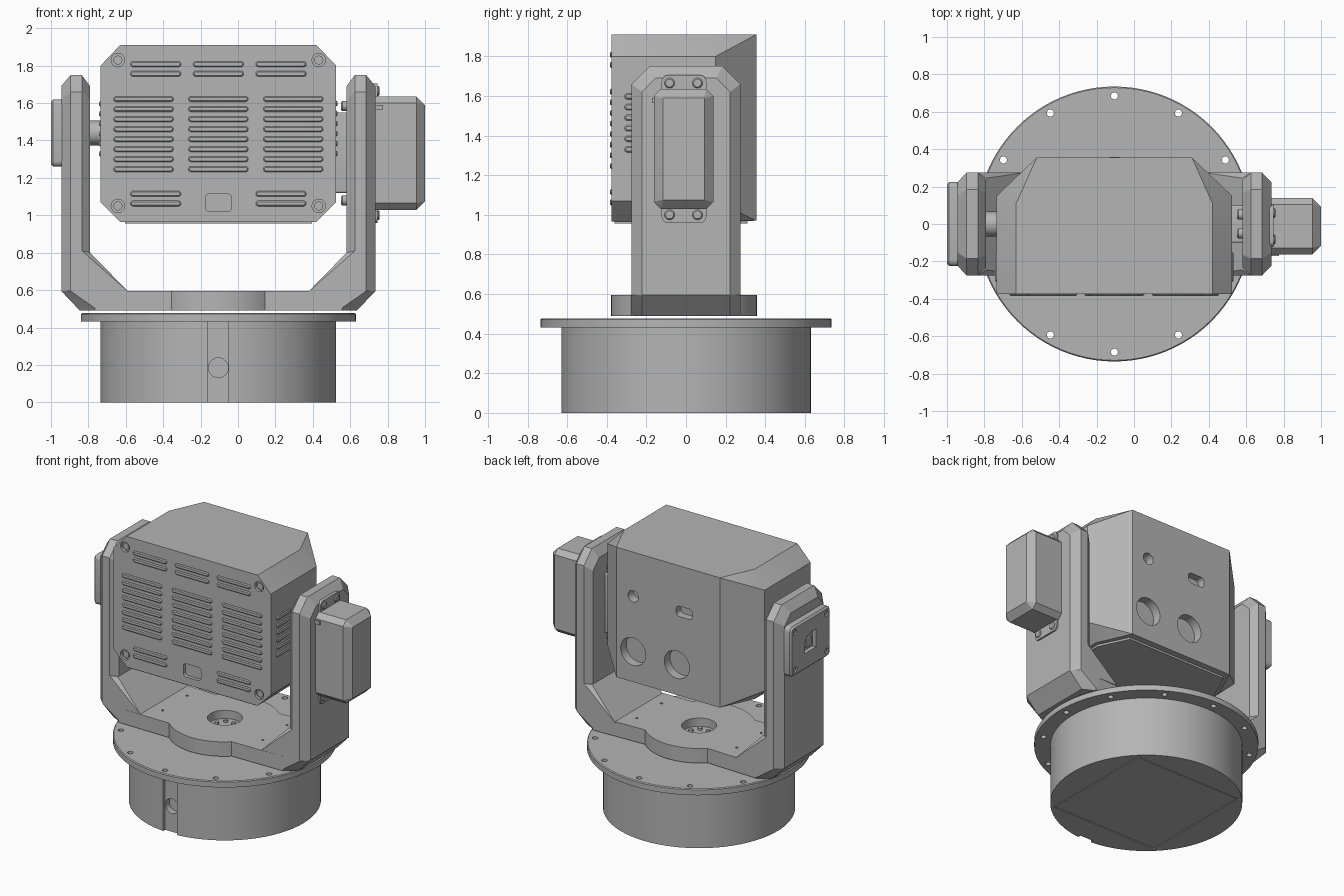
import bpy, bmesh, math
from mathutils import Vector

if "Cube" in bpy.data.objects:
    bpy.data.objects.remove(bpy.data.objects["Cube"])

CX = -0.105  # turning axis of the whole unit; all x values below are relative to it
grey = bpy.data.materials.new("painted_grey")
grey.diffuse_color = (0.46, 0.46, 0.46, 1)
grey.use_nodes = True
grey.node_tree.nodes["Principled BSDF"].inputs["Base Color"].default_value = grey.diffuse_color


def place(axis, u, v, d):
    return {"x": (d, u, v), "y": (u, d, v), "z": (u, v, d)}[axis]


def finish(name, bm):
    bmesh.ops.recalc_face_normals(bm, faces=bm.faces)
    bmesh.ops.translate(bm, verts=bm.verts, vec=(CX, 0, 0))
    me = bpy.data.meshes.new(name)
    bm.to_mesh(me)
    bm.free()
    me.materials.append(grey)
    ob = bpy.data.objects.new(name, me)
    bpy.context.collection.objects.link(ob)
    return ob


def solids(name, groups):
    """One object made of several convex solids, each given by its corner points."""
    bm = bmesh.new()
    for pts in groups:
        vs = [bm.verts.new(p) for p in pts]
        bmesh.ops.convex_hull(bm, input=vs)
    bmesh.ops.dissolve_limit(bm, angle_limit=0.01, verts=bm.verts, edges=bm.edges)
    return finish(name, bm)


def rrect(u, v, w, h, r, n=4):
    pts = []
    for k, (a, b) in enumerate([(1, 1), (-1, 1), (-1, -1), (1, -1)]):
        for i in range(n + 1):
            t = math.pi / 2 * (k + i / n)
            pts.append((u + a * (w / 2 - r) + r * math.cos(t), v + b * (h / 2 - r) + r * math.sin(t)))
    return pts


def panel(axis, u, v, w, h, r, d0, d1, inset=0.0, n=4):
    """Rounded block from depth d0 to d1 with a chamfered rim at d1."""
    dm = d1 - math.copysign(inset, d1 - d0)
    out = rrect(u, v, w, h, r, n)
    pts = [place(axis, *p, d0) for p in out] + [place(axis, *p, dm) for p in out]
    if inset:
        pts += [place(axis, *p, d1) for p in rrect(u, v, w - 2 * inset, h - 2 * inset, max(r - inset, 0.002), n)]
    return pts


def disc(axis, u, v, r, d0, d1, n=24, inset=0.0):
    dm = d1 - math.copysign(inset, d1 - d0)
    pts = []
    for rad, d in ((r, d0), (r, dm), (r - inset, d1))[:3 if inset else 2]:
        for i in range(n):
            t = 2 * math.pi * i / n
            pts.append(place(axis, u + rad * math.cos(t), v + rad * math.sin(t), d))
    return pts


def box(x0, x1, y0, y1, z0, z1):
    return [(x, y, z) for x in (x0, x1) for y in (y0, y1) for z in (z0, z1)]


def cut(ob, groups):
    cutter = solids("cutter", groups)
    cutter.hide_render = True
    m = ob.modifiers.new("cut", "BOOLEAN")
    m.operation, m.solver, m.object = "DIFFERENCE", "EXACT", cutter
    bpy.context.view_layer.objects.active = ob
    bpy.ops.object.modifier_apply(modifier=m.name)
    bpy.data.objects.remove(cutter)


# Round base with front groove, port and underside pocket
base = solids("base_drum", [disc("z", 0, 0, 0.63, 0, 0.44, 96)])
cut(base, [box(-0.055, 0.055, -0.7, -0.605, -0.1, 0.431)])
cut(base, [disc("y", 0, 0.185, 0.053, -0.7, -0.56)])
cut(base, [panel("z", 0, 0, 0.86, 0.86, 0.01, -0.05, 0.007)])
solids("base_cover", [panel("z", 0, 0, 0.845, 0.845, 0.01, 0.02, 0.001)])

# Flange with twelve bolt holes
flange = solids("base_flange", [disc("z", 0, 0, 0.735, 0.432, 0.477, 96, 0.006)])
cut(flange, [disc("z", 0.685 * math.cos(k * math.pi / 6), 0.685 * math.sin(k * math.pi / 6), 0.019, 0.3, 0.6, 16)
             for k in range(12)])

# Yoke plate: straight bar widened by a disc in the middle
R, YC, H = 0.368, -0.01, 0.275
a0 = math.asin((H - 0.005) / R)
arc = [a0 + (math.pi - 2 * a0) * i / 24 for i in range(25)]
top = [(R * math.cos(t), R * math.sin(t)) for t in arc]
outline = [(0.66, H)] + top + [(-0.66, H)] + [(-0.66, -H)] + [(-x, -y) for x, y in top] + [(0.66, -H)]
bm = bmesh.new()
face = bm.faces.new([bm.verts.new((x, y + YC * (abs(x) < 0.5), 0.49)) for x, y in outline])
ext = bmesh.ops.extrude_face_region(bm, geom=[face])
bmesh.ops.translate(bm, verts=[g for g in ext["geom"] if isinstance(g, bmesh.types.BMVert)], vec=(0, 0, 0.105))
plate = finish("yoke_plate", bm)
cut(plate, [disc("z", 0, 0, 0.115, 0.535, 0.7, 40)])
cut(plate, [disc("z", x, y, 0.009, 0.575, 0.7, 10) for x in (-0.4, 0.4, -0.5, 0.5) for y in (-0.14, 0.14)])
solids("hub_bolts", [disc("z", 0.065 * math.cos(k * math.pi / 3), 0.065 * math.sin(k * math.pi / 3),
                          0.015, 0.53, 0.55, 12) for k in range(6)])


# Yoke arms: chamfered uprights, slanted feet and inner gussets
def arm_loop(x, h, z_top, z_bot, c=0.09):
    return [(x, -h, z_bot), (x, h, z_bot), (x, -h, z_top - c), (x, h, z_top - c), (x, -h + c, z_top), (x, h - c, z_top)]


for s, side in ((-1, "left"), (1, "right")):
    upright = (arm_loop(s * 0.84, 0.222, 1.69, 0.595, 0.07) + arm_loop(s * 0.79, H, 1.75, 0.595)
               + arm_loop(s * 0.73, H, 1.75, 0.595) + arm_loop(s * 0.685, 0.235, 1.69, 0.595, 0.07))
    foot = [(s * x, y * q, z) for q in (-1, 1) for x, y, z in
            ((0.84, 0.222, 0.595), (0.79, H, 0.595), (0.64, H, 0.595), (0.74, 0.222, 0.49), (0.64, H, 0.49))]
    gusset = [(s * x, y * q, z) for q in (-1, 1) for x, y, z in
              ((0.73, H, 0.59), (0.73, H, 0.81), (0.685, 0.245, 0.80), (0.48, H, 0.59))]
    solids(side + "_yoke_arm", [upright, foot, gusset])

# Camera housing: octagonal front, wide chamfers towards the back
body = []
for s in (-1, 1):
    body += [(s * 0.63, -0.375, 1.80), (s * 0.525, -0.375, 1.91), (s * 0.63, -0.375, 1.07), (s * 0.525, -0.375, 0.965),
             (s * 0.63, 0.15, 1.80), (s * 0.525, 0.11, 1.91), (s * 0.63, 0.15, 1.07), (s * 0.525, 0.11, 0.97),
             (s * 0.415, 0.355, 1.91), (s * 0.415, 0.355, 0.97)]
housing = solids("camera_housing", [body])
corners = [(s * 0.537, z) for s in (-1, 1) for z in (1.05, 1.83)]
cut(housing, [disc("y", u, v, 0.036, -0.5, -0.355) for u, v in corners]
    + [panel("y", 0, 1.067, 0.14, 0.096, 0.022, -0.5, -0.35)])
# Lens openings in the back
cut(housing, [disc("y", 0.28, 1.19, 0.1, 0.29, 0.5, 40), disc("y", -0.07, 1.19, 0.1, 0.29, 0.5, 40),
              disc("y", 0.28, 1.59, 0.042, 0.29, 0.5), panel("y", -0.13, 1.58, 0.13, 0.075, 0.025, 0.3, 0.5)])
solids("housing_screws", [disc("y", u, v, 0.024, -0.35, -0.366, 16) for u, v in corners])
solids("bottom_rim", [[(s * x, y, z) for s in (-1, 1) for z in (0.955, 0.975) for x, y in
                       ((0.5, -0.36), (0.5, 0.1), (0.4, 0.31))]])

# Ventilation louvres on the front and the sides
rows = [(u, 1.247 + 0.0535 * k, 0.32) for u in (-0.4, 0, 0.4) for k in range(8)]
rows += [(u, z, 0.27) for u in (-0.335, 0, 0.335) for z in (1.757, 1.808)]
rows += [(u, z, 0.27) for u in (-0.335, 0.335) for z in (1.063, 1.115)]
solids("front_louvres", [panel("y", u, v, w, 0.03, 0.0145, -0.37, -0.384, 0.006) for u, v, w in rows])
solids("side_louvres", [panel("x", -0.23, 1.33 + 0.0535 * k, 0.16, 0.03, 0.0145, s * 0.62, s * 0.637, 0.006)
                        for s in (-1, 1) for k in range(6)])

# Pivot shaft on the left, bearing plate on the right
solids("pivot_shaft", [disc("x", 0, 1.44, 0.066, -0.70, -0.62, 32)])
solids("bearing_plate", [panel("x", 0, 1.335, 0.2, 0.43, 0.01, 0.62, 0.69)])
bolt_spots = [(y, z) for y in (-0.065, 0.045) for z in (1.0, 1.665)]
solids("inner_bolts", [disc("x", y, z, 0.027, 0.69, 0.655, 16, 0.008) for y in (-0.05, 0.05) for z in (1.08, 1.585)])

# Left cover with screws and a socket
cover = solids("left_cover", [panel("x", 0, 1.44, 0.45, 0.36, 0.03, -0.83, -0.895, 0.012)])
socket = [(-0.06, 1.38), (0.07, 1.38), (0.07, 1.45), (0.045, 1.495), (0, 1.51), (-0.06, 1.51)]
cut(cover, [[(d, y, z) for d in (-1.0, -0.865) for y, z in socket],
            ] + [disc("x", a, 1.44 + b, 0.02, -1.0, -0.885, 16) for a in (-0.18, 0.18) for b in (-0.135, 0.135)])
solids("socket_insert", [panel("x", 0, 1.435, 0.07, 0.06, 0.01, -0.85, -0.88)])

# Motor box on the right with its screwed mounting plate
motor = solids("motor_box", [panel("x", -0.012, 1.332, 0.30, 0.605, 0.035, 0.83, 1.105, 0.045, 1)])
solids("motor_mount", [panel("x", -0.01, 1.332, 0.225, 0.745, 0.03, 0.83, 0.852)])
solids("motor_screws", [disc("x", y, z, 0.026, 0.84, 0.862, 16, 0.006) for y, z in
                        [(y * 1.0 + 0.0, z) for y, z in ((-0.083, 1.0), (0.058, 1.0), (-0.083, 1.665), (0.058, 1.665))]])
solids("cable_tab", [box(0.84, 0.88, -0.172, -0.14, 1.565, 1.59)])

# Smooth only the shallow curved faces
for ob in list(bpy.context.collection.objects):
    bpy.ops.object.select_all(action="DESELECT")
    ob.select_set(True)
    bpy.context.view_layer.objects.active = ob
    bpy.ops.object.shade_smooth_by_angle(angle=math.radians(25))
